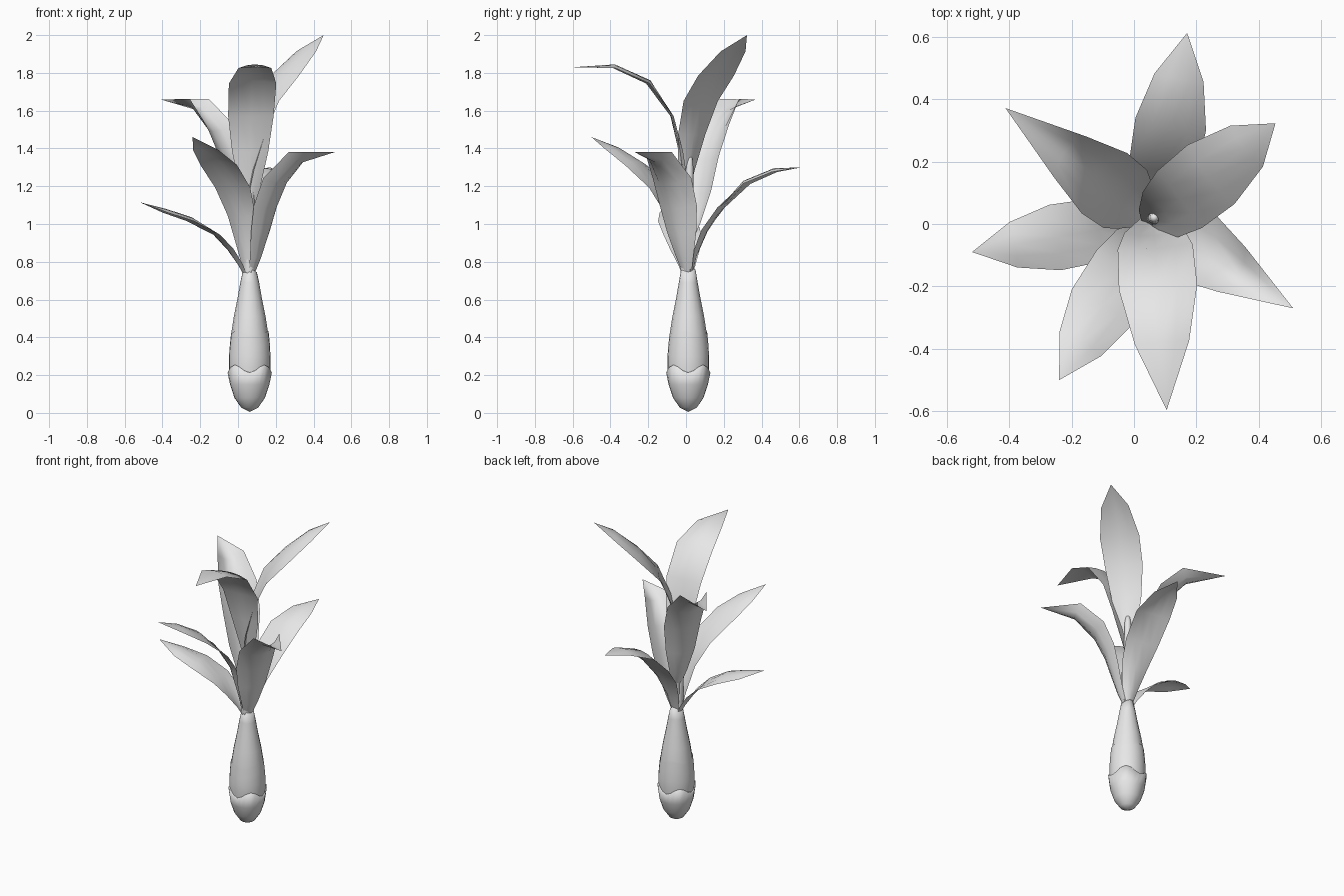
import bpy, bmesh, math
from mathutils import Vector

cube = bpy.data.objects.get("Cube")
if cube:
    bpy.data.objects.remove(cube, do_unlink=True)

AXIS = Vector((0.062, 0.012, 0))

grey = bpy.data.materials.new("plain_grey")
grey.use_nodes = True
grey.diffuse_color = (0.8, 0.8, 0.8, 1)
grey.node_tree.nodes["Principled BSDF"].inputs["Base Color"].default_value = (0.8, 0.8, 0.8, 1)


def finish(name, bm):
    bmesh.ops.remove_doubles(bm, verts=bm.verts[:], dist=0.0005)
    mesh = bpy.data.meshes.new(name)
    bm.to_mesh(mesh)
    bm.free()
    mesh.materials.append(grey)
    for poly in mesh.polygons:
        poly.use_smooth = True
    obj = bpy.data.objects.new(name, mesh)
    bpy.context.collection.objects.link(obj)
    return obj


def skin(name, rows, closed):
    """Join rows of points into a quad sheet."""
    bm = bmesh.new()
    grid = [[bm.verts.new(p) for p in row] for row in rows]
    n = len(rows[0])
    for a, b in zip(grid, grid[1:]):
        for j in range(n if closed else n - 1):
            k = (j + 1) % n
            bm.faces.new((a[j], a[k], b[k], b[j]))
    return finish(name, bm)


def turned(name, profile, sides=16, wave=0.0, lobes=4, phase=0.0, lean=(0, 0)):
    """Revolve (radius, z) points; the rim may be wavy and the axis may lean."""
    rows = []
    z0, z1 = profile[0][1], profile[-1][1]
    for i, (r, z) in enumerate(profile):
        f = (z - z0) / (z1 - z0)
        row = []
        for j in range(sides):
            a = math.tau * j / sides
            dz = wave * math.cos(lobes * a + phase) if i >= len(profile) - 2 else 0
            row.append(AXIS + Vector((r * math.cos(a) + lean[0] * f,
                                      r * math.sin(a) + lean[1] * f, z + dz)))
        rows.append(row)
    return skin(name, rows, True)


# Bulb: overlapping sheaths, each with an uneven rim
turned("outer_bulb_sheath",
       [(0, 0.005), (0.045, 0.028), (0.081, 0.08), (0.104, 0.15), (0.117, 0.232), (0.11, 0.234)],
       sides=24, wave=0.02, phase=math.pi)
turned("middle_bulb_sheath",
       [(0.1, 0.16), (0.11, 0.24), (0.11, 0.3), (0.106, 0.36), (0.1, 0.42)],
       sides=24, wave=0.014, lobes=3, phase=0.6)
turned("inner_bulb_sheath",
       [(0.104, 0.25), (0.107, 0.32), (0.098, 0.42), (0.084, 0.51), (0.064, 0.61),
        (0.05, 0.69), (0.038, 0.752), (0.028, 0.755)], wave=0.008, lobes=2, phase=math.pi)

# Stems: two thin shoots with rounded tips
turned("lower_stem", [(0.034, 0.6), (0.031, 0.8), (0.025, 0.98), (0.018, 1.02), (0, 1.035)],
       sides=10, lean=(-0.008, -0.028))
turned("upper_stem", [(0.026, 0.7), (0.024, 1.1), (0.02, 1.31), (0.014, 1.35), (0, 1.365)],
       sides=10, lean=(0.003, 0.008))

# Leaves: arching blades, either drooping at the edges or cupped like a trough
HALF_WIDTH = (0.016, 0.055, 0.092, 0.116, 0.121, 0.084, 0)
DROOP = (0.01, 0.016, 0.016, 0.004, -0.022, -0.02, 0)
CUP = (0.01, 0.025, 0.035, 0.045, 0.055, 0.062, 0)
ACROSS = (-1, -0.5, 0, 0.5, 1)


def leaf(name, tip, path, width=1.0, curl=DROOP):
    out = (Vector((tip[0], tip[1], 0)) - AXIS).normalized()
    side = Vector((-out.y, out.x, 0))
    pts = [AXIS + out * r + Vector((0, 0, z)) for r, z in path]
    rows = []
    for i, p in enumerate(pts):
        t = (pts[min(i + 1, len(pts) - 1)] - pts[max(i - 1, 0)]).normalized()
        normal = t.cross(side)
        rows.append([p - side * (u * HALF_WIDTH[i] * width) + normal * (curl[i] * u * u)
                     for u in ACROSS])
    return skin(name, rows, False)


leaf("left_back_top_leaf", (0.45, 0.32),
     [(-0.025, 1.1), (0, 1.28), (0.045, 1.47), (0.11, 1.65), (0.22, 1.80), (0.37, 1.93), (0.5, 2.0)])
leaf("front_top_leaf", (0.105, -0.60),
     [(-0.02, 1.0), (0.02, 1.2), (0.05, 1.38), (0.09, 1.57), (0.2, 1.76), (0.39, 1.845), (0.61, 1.83)],
     1.04)
leaf("right_back_leaf", (-0.41, 0.37),
     [(0, 0.87), (0.06, 1.0), (0.11, 1.16), (0.155, 1.34), (0.24, 1.49), (0.36, 1.605), (0.595, 1.66)],
     curl=CUP)
leaf("right_front_leaf", (-0.24, -0.50),
     [(0.02, 0.69), (0.055, 0.86), (0.1, 1.04), (0.18, 1.19), (0.31, 1.33), (0.45, 1.41), (0.595, 1.46)],
     0.93)
leaf("left_front_leaf", (0.51, -0.27),
     [(0.01, 0.7), (0.06, 0.82), (0.1, 0.95), (0.14, 1.08), (0.205, 1.21), (0.325, 1.325), (0.53, 1.38)],
     curl=CUP)
leaf("back_low_leaf", (0.17, 0.61),
     [(0.015, 0.7), (0.045, 0.83), (0.1, 0.96), (0.18, 1.085), (0.3, 1.23), (0.46, 1.295), (0.61, 1.3)],
     0.95)
leaf("right_low_leaf", (-0.52, -0.09),
     [(0.01, 0.69), (0.06, 0.78), (0.115, 0.86), (0.18, 0.94), (0.31, 1.035), (0.45, 1.08), (0.59, 1.115)],
     0.88)
